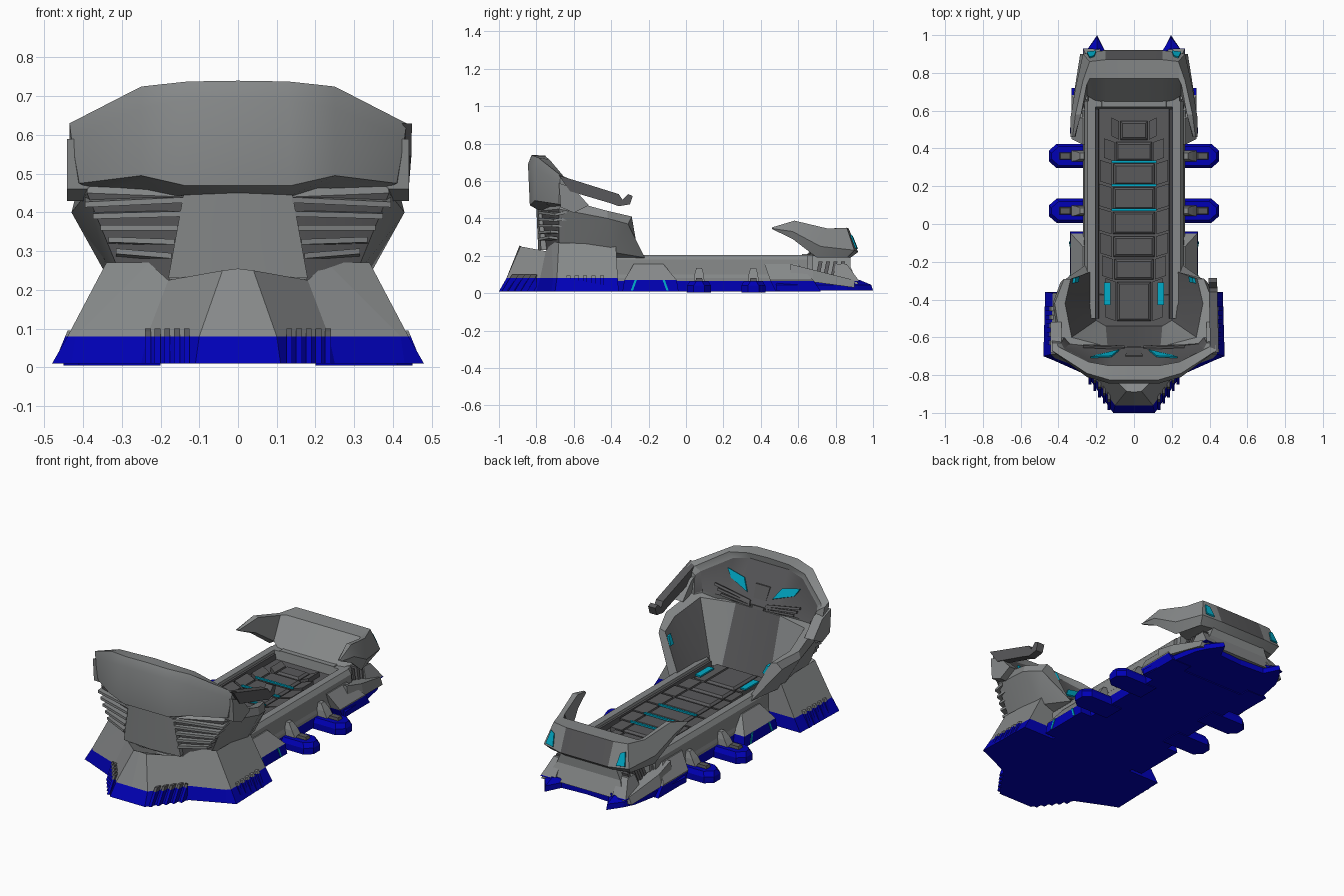
import bpy, bmesh
from mathutils import Vector


def material(name, c):
    m = bpy.data.materials.new(name)
    m.diffuse_color = (*c, 1)
    return m


MATS = [material("shell grey", (0.24, 0.25, 0.252)), material("dark grey", (0.10, 0.10, 0.104)),
        material("deep blue", (0.0, 0.0, 0.47)), material("glow cyan", (0.0, 0.41, 0.58))]
GREY, DARK, BLUE, CYAN = range(4)


def solid(name, rings, mat=GREY, face_mat=None, blue=None, smooth=False):
    """Skin closed rings into a capped solid; faces under height 'blue' turn blue."""
    bm = bmesh.new()
    vs = [[bm.verts.new(p) for p in r] for r in rings]
    n = len(rings[0])
    for i in range(len(rings) - 1):
        for j in range(n):
            k = (j + 1) % n
            f = bm.faces.new((vs[i][j], vs[i][k], vs[i + 1][k], vs[i + 1][j]))
            f.material_index = face_mat(i, j) if face_mat else mat
    for r in (vs[0], vs[-1]):
        bm.faces.new(r).material_index = mat
    bmesh.ops.recalc_face_normals(bm, faces=bm.faces)
    if blue:
        bmesh.ops.bisect_plane(bm, geom=bm.verts[:] + bm.edges[:] + bm.faces[:],
                               plane_co=(0, 0, blue), plane_no=(0, 0, 1))
        for f in bm.faces:
            if f.calc_center_median().z < blue:
                f.material_index = BLUE
    me = bpy.data.meshes.new(name)
    bm.to_mesh(me)
    bm.free()
    for m in MATS:
        me.materials.append(m)
    ob = bpy.data.objects.new(name, me)
    bpy.context.collection.objects.link(ob)
    if smooth:
        bpy.ops.object.select_all(action='DESELECT')
        ob.select_set(True)
        bpy.context.view_layer.objects.active = ob
        bpy.ops.object.shade_smooth_by_angle(angle=0.5)
    return ob


def pair(name, rings, **kw):
    for s, side in ((1, "right"), (-1, "left")):
        solid(f"{name}_{side}", [[(s * p[0], p[1], p[2]) for p in r] for r in rings], **kw)


def block(x0, x1, y0, y1, z):
    return [(x0, y0, z), (x1, y0, z), (x1, y1, z), (x0, y1, z)]


def plate(pts, off):
    return [pts, [tuple(Vector(p) + Vector(off)) for p in pts]]


def closed(half, z=None):
    half = [(p[0], p[1], p[2] if len(p) > 2 else z) for p in half]
    return half + [(-x, y, h) for x, y, h in reversed(half) if x > 0]


def cradle(name, rows, face_mat):
    """U-shaped shell: mirrored half rows running round outside, rim and inside."""
    full = [[(-x, y, z) for x, y, z in reversed(r[1:])] + r for r in rows]
    h = len(rows[0]) - 1
    col = lambda i: i - h if i >= h else h - 1 - i
    return solid(name, list(zip(*full)), face_mat=lambda i, j: face_mat(col(i), j), smooth=True)


# Bed body, floor and rails
solid("bed_body", [block(-.27, .27, -.72, .66, .01), block(-.27, .27, -.72, .66, .08),
                   block(-.25, .25, -.72, .66, .15)], blue=.065)
solid("mattress_floor", [block(-.21, .21, -.57, .62, .14), block(-.2, .2, -.57, .62, .16)], mat=DARK)
pair("bed_rail", [block(.2, .265, -.5, .65, .1), block(.2, .262, -.5, .65, .18),
                  block(.205, .245, -.5, .65, .205)])
pair("inner_rail", [block(.185, .205, -.5, .61, .15), block(.19, .203, -.5, .61, .19)], mat=DARK)
solid("foot_rail", [block(-.25, .25, .6, .68, .1), block(-.24, .24, .62, .68, .205)])

# Mattress cushions
edges = [-.52, -.30, -.18, -.06, .07, .2, .325, .44, .55]
widths = [.15, .17, .18, .185, .185, .18, .16, .12]
for i, w in enumerate(widths):
    a, b = edges[i] + .006, edges[i + 1] - .006
    m = .6 * w
    solid(f"cushion_{i}", [block(-m, m, a, b, .15), block(-m, m, a, b, .172),
                           block(-m + .012, m - .012, a + .012, b - .012, .182)], mat=DARK)
    pair(f"side_cushion_{i}", [[(m + .008, a, z), (w, a + .02, z + d), (w, b + .02, z + d), (m + .008, b, z)]
                               for z, d in ((.15, 0), (.175, .012))], mat=DARK)
for i, y in enumerate((.075, .205, .33)):
    solid(f"mattress_light_{i}", [block(-.12, .12, y - .006, y + .006, z) for z in (.178, .187)], mat=CYAN)
pair("mattress_side_light", [block(.125, .16, -.43, -.31, z) for z in (.187, .196)], mat=CYAN)

# Head base skirt, hollow around the mattress
solid("head_base", [
    closed([(0, -1), (.11, -1), (.25, -.8), (.43, -.72), (.48, -.7), (.47, -.36), (.26, -.36), (0, -.36)], .01),
    closed([(0, -.96), (.10, -.96), (.235, -.78), (.42, -.71), (.44, -.69), (.43, -.365), (.26, -.365),
            (0, -.365)], .08),
    closed([(0, -.89, .255), (.04, -.885, .25), (.18, -.75, .225), (.23, -.72, .27), (.34, -.68, .27),
            (.335, -.375, .26), (.26, -.375, .2), (0, -.375, .12)]),
    closed([(0, -.6), (.04, -.6), (.15, -.6), (.2, -.58), (.22, -.55), (.25, -.4), (.24, -.377),
            (0, -.377)], .12)], blue=.08)
for i in range(5):
    y, t = -.64 + .045 * i, .025 * i
    pair(f"side_fin_{i}", [block(.40, .475, y, y + .022, .01), block(.40, .44, y, y + .022, .095)], blue=.08)
    pair(f"front_fin_{i}", [block(.125 + t, .14 + t, -.985 + 1.35 * t, -.8, .01),
                            block(.125 + t, .14 + t, -.93 + 1.35 * t, -.8, .1)], mat=DARK, blue=.08)

# Lower head cradle: grey outside, dark padded inside
cradle("head_cradle", [
    [(0, -.74, .2), (.18, -.74, .2), (.3, -.68, .23), (.33, -.4, .22), (.26, -.22, .19)],
    [(0, -.775, .44), (.14, -.775, .44), (.39, -.68, .45), (.43, -.42, .40), (.39, -.31, .37)],
    [(0, -.72, .48), (.14, -.72, .48), (.385, -.64, .5), (.42, -.42, .44), (.37, -.29, .41)],
    [(0, -.65, .48), (.14, -.65, .48), (.33, -.6, .48), (.365, -.42, .43), (.335, -.29, .40)],
    [(0, -.54, .16), (.15, -.54, .16), (.2, -.51, .16), (.22, -.42, .18), (.22, -.25, .18)]],
    lambda c, j: DARK if (j == 3 and c != 1) or (j == 0 and c == 1) else GREY)
solid("back_spine", [closed([(0, -.79), (.18, -.775), (.17, -.72), (0, -.72)], .23),
                     closed([(0, -.80), (.14, -.79), (.14, -.72), (0, -.72)], .45)], smooth=True)
for i in range(5):
    z, xi, xo = .425 - .036 * i, .14 + .008 * i, .395 - .02 * i
    pair(f"vent_slat_{i}", [[(xi, -.79, h), (xo, -.70 - .008 * i, h - .012 + .006 * i),
                             (xo, -.64, h), (xi, -.72, h)] for h in (z, z + .014)])

# Upper head shell with dark inner panel
cradle("head_shell", [
    [(0, -.79, .445), (.14, -.79, .445), (.25, -.76, .485), (.39, -.66, .465), (.39, -.6, .465)],
    [(0, -.835, .47), (.14, -.835, .47), (.25, -.81, .495), (.41, -.68, .475), (.42, -.61, .48)],
    [(0, -.845, .69), (.13, -.845, .69), (.25, -.81, .67), (.43, -.675, .59), (.435, -.62, .58)],
    [(0, -.825, .74), (.13, -.825, .738), (.25, -.79, .725), (.435, -.67, .63), (.435, -.63, .615)],
    [(0, -.75, .735), (.13, -.75, .73), (.24, -.73, .715), (.40, -.65, .62), (.41, -.63, .6)],
    [(0, -.755, .7), (.12, -.755, .7), (.22, -.74, .68), (.37, -.66, .595), (.385, -.63, .58)],
    [(0, -.65, .5), (.12, -.65, .5), (.2, -.65, .5), (.34, -.635, .5), (.37, -.6, .49)],
    [(0, -.68, .43), (.14, -.68, .43), (.22, -.67, .43), (.35, -.62, .44), (.37, -.6, .45)]],
    lambda c, j: DARK if j == 5 else GREY)
pair("head_light", plate([(.08, -.672, .55), (.2, -.70, .588), (.23, -.71, .635), (.12, -.705, .61)],
                         (0, .008, .004)), mat=CYAN)
for i in range(3):
    x = .27 - .02 * i
    pair(f"head_rib_{i}", plate([(.05, -.665 + .004 * i, .515 - .012 * i), (x, -.655, .56 - .025 * i),
                                 (x, -.65, .548 - .025 * i), (.05, -.655, .505 - .012 * i)],
                                (0, .012, .004)), mat=DARK)
solid("head_pillar", [block(-.035, .035, -.7, -.645, .48), block(-.045, .045, -.735, -.695, .6)], mat=DARK)
pair("cradle_light", plate([(.322, -.288, .375), (.303, -.28, .33), (.305, -.31, .33), (.328, -.315, .38)],
                           (-.014, .003, .006)), mat=CYAN)

# Single forward arm on the right, short side covers on both sides
arm = [(-.68, .63), (-.6, .605), (-.36, .53), (-.34, .5), (-.31, .53), (-.285, .52), (-.3, .475),
       (-.36, .465), (-.4, .48), (-.62, .545)]
solid("head_arm", [[(x - .024 * (y + .3), y, z) for y, z in arm] for x in (.395, .44)], mat=DARK)
pair("side_cover", [[(x, y, z) for y, z in ((-.68, .59), (-.6, .56), (-.52, .47), (-.6, .43), (-.67, .46))]
                    for x in (.385, .442)])

# Outrigger feet and struts
for i, y in enumerate((.07, .36)):
    pair(f"outrigger_{i}", [[(.2, y - w, z), (.41 - e, y - w, z), (.45 - e, y - w + .035, z),
                             (.45 - e, y + w - .035, z), (.41 - e, y + w, z), (.2, y + w, z)]
                            for w, e, z in ((.064, 0, .005), (.064, 0, .04), (.05, .012, .065))], mat=BLUE)
    pair(f"strut_{i}", [block(.24, .34, y - .03, y + .03, .05), block(.24, .31, y - .025, y + .025, .1),
                        block(.24, .285, y - .015, y + .015, .135)])
    pair(f"foot_slot_{i}", [block(.32, .40, y - .022, y + .022, .05),
                            block(.34, .39, y - .016, y + .016, .08)], mat=DARK)

# Side skirts with light strips
pair("front_skirt", [block(.2, .34, -.34, -.04, .01), block(.2, .335, -.33, -.05, .07),
                     block(.2, .27, -.28, -.12, .155)], blue=.07)
pair("rear_skirt", [block(.2, .33, .48, .72, .01), block(.2, .33, .45, .68, .07),
                    block(.2, .27, .42, .6, .155)], blue=.065)
for y, d, n in ((-.275, .02, "a"), (-.125, -.02, "b")):
    pair(f"skirt_light_{n}", plate([(.337, y - d, .015), (.337, y - d + .012, .015),
                                    (.333, y + .012, .07), (.333, y, .07)], (.006, 0, 0)), mat=CYAN)

# Foot base, sloping beams and neck
solid("foot_base", [
    closed([(0, .5), (.34, .48), (.33, .6), (.28, .86), (.25, .92), (.195, 1), (.15, .91), (0, .9)], .015),
    closed([(0, .5), (.34, .48), (.33, .6), (.28, .86), (.25, .92), (.195, .99), (.15, .91), (0, .9)], .045),
    closed([(0, .5), (.31, .5), (.3, .6), (.26, .84), (.23, .9), (.195, .93), (.14, .9), (0, .88)], .07)],
     mat=BLUE)
pair("foot_beam", [[(x0, y, z0), (x1, y, z0), (x1 - .015, y, z1), (x0, y, z1)] for x0, x1, y, z0, z1 in
                   ((.24, .31, .56, .06, .155), (.24, .32, .68, .06, .125), (.22, .285, .9, .03, .07))])
solid("foot_neck", [block(-.25, .25, .6, .92, .05), block(-.2, .2, .62, .88, .14),
                    block(-.17, .17, .62, .88, .21)])
for i in range(4):
    y = .69 + .04 * i
    pair(f"neck_fin_{i}", [block(.15, .255, y, y + .02, .07), block(.15, .225, y + .02, y + .04, .17)], mat=DARK)
pair("rear_claw", [block(.18, .27, .78, .93, .06), block(.18, .235, .8, .86, .155)], blue=.065)

# Foot canopy with swept wing tips
cradle("foot_canopy", [
    [(0, .88, .19), (.15, .88, .19), (.25, .86, .19), (.29, .7, .19), (.32, .57, .29), (.33, .46, .343)],
    [(0, .92, .22), (.15, .92, .22), (.27, .9, .23), (.31, .72, .25), (.335, .57, .33), (.335, .46, .346)],
    [(0, .87, .345), (.15, .87, .345), (.235, .86, .35), (.27, .76, .345), (.31, .58, .388), (.325, .46, .352)],
    [(0, .77, .34), (.15, .77, .34), (.235, .77, .34), (.25, .74, .345), (.28, .58, .385), (.315, .46, .35)],
    [(0, .64, .2), (.15, .64, .2), (.2, .65, .2), (.25, .68, .22), (.285, .57, .3), (.31, .46, .345)]],
    lambda c, j: DARK if j == 1 and c == 0 else GREY)
pair("foot_light", plate([(.2, .912, .235), (.25, .905, .24), (.235, .878, .31), (.21, .886, .3)],
                         (0, .007, .004)), mat=CYAN)
